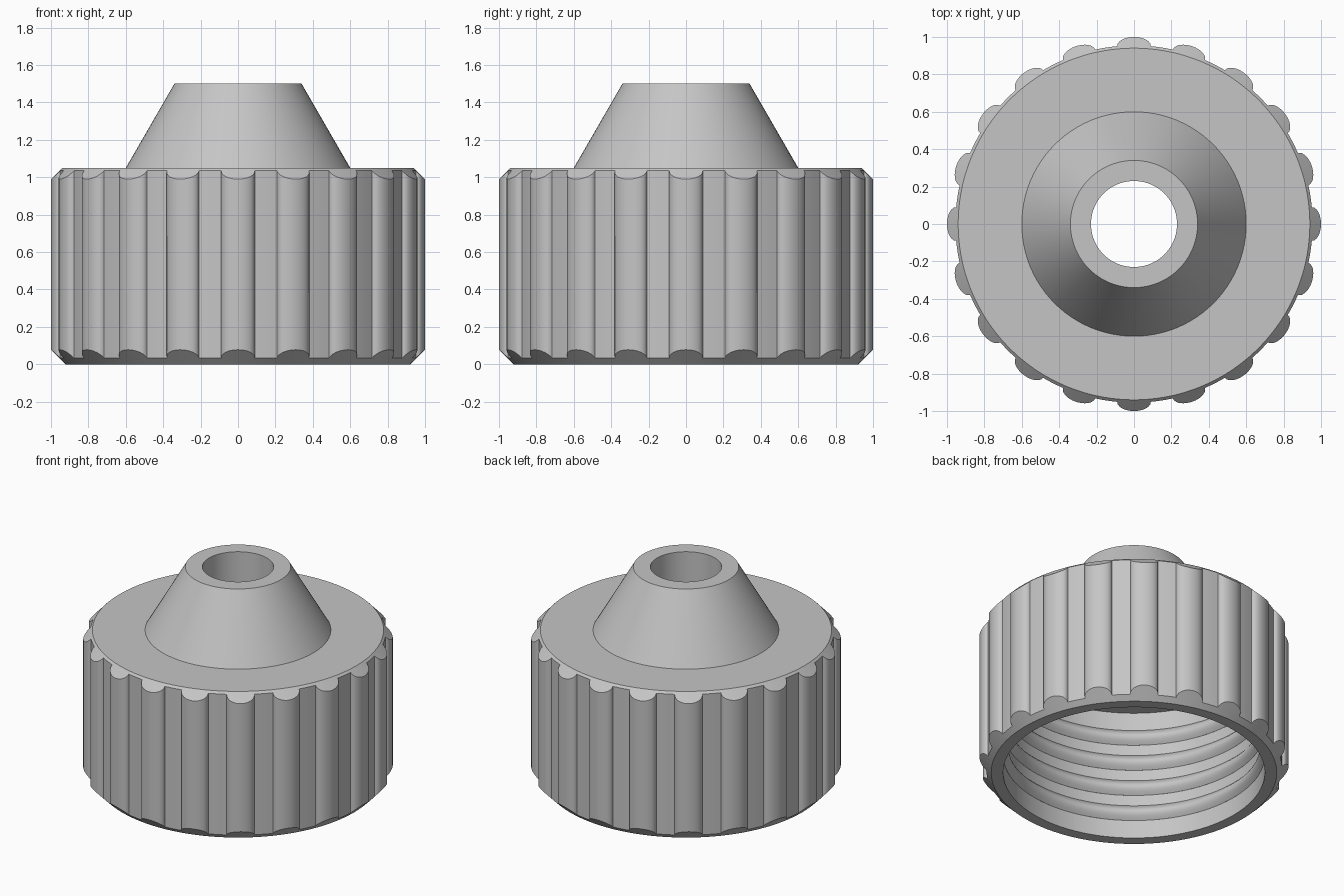
import bpy, bmesh, math

if "Cube" in bpy.data.objects:
    bpy.data.objects.remove(bpy.data.objects["Cube"], do_unlink=True)

plastic = bpy.data.materials.new("grey_plastic")
plastic.use_nodes = True
GREY = (0.56, 0.56, 0.56, 1.0)
plastic.diffuse_color = GREY
plastic.node_tree.nodes["Principled BSDF"].inputs["Base Color"].default_value = GREY


def lathe(name, angles, profile_at):
    """Sweep a closed (radius, height) profile, which may vary by column."""
    bm = bmesh.new()
    columns = []
    for i, a in enumerate(angles):
        columns.append([bm.verts.new((r * math.cos(a), r * math.sin(a), z))
                        for r, z in profile_at(i)])
    for i, col in enumerate(columns):
        nxt = columns[(i + 1) % len(columns)]
        for j in range(len(col)):
            k = (j + 1) % len(col)
            bm.faces.new((col[j], nxt[j], nxt[k], col[k]))
    bmesh.ops.recalc_face_normals(bm, faces=bm.faces)
    mesh = bpy.data.meshes.new(name)
    bm.to_mesh(mesh)
    bm.free()
    mesh.materials.append(plastic)
    obj = bpy.data.objects.new(name, mesh)
    bpy.context.collection.objects.link(obj)
    bpy.ops.object.select_all(action='DESELECT')
    obj.select_set(True)
    bpy.context.view_layer.objects.active = obj
    bpy.ops.object.shade_smooth_by_angle(angle=math.radians(30))
    return obj


# Grip outline: rounded ribs separated by plain valleys
RIBS, RIB_STEPS, VALLEY_STEPS = 20, 12, 3
VALLEY_R, RIB_HEIGHT = 0.955, 0.045
pitch = 2 * math.pi / RIBS
half = pitch * 0.3
angles, radii = [], []
for rib in range(RIBS):
    centre = rib * pitch
    for s in range(RIB_STEPS + 1):
        t = math.pi * s / RIB_STEPS
        angles.append(centre - half * math.cos(t))
        radii.append(VALLEY_R + RIB_HEIGHT * math.sin(t))
    for s in range(1, VALLEY_STEPS):
        angles.append(centre + half + (pitch - 2 * half) * s / VALLEY_STEPS)
        radii.append(VALLEY_R)

# Cap body: chamfered top and bottom, hollow below
BORE, HOLE, CEILING, TOP = 0.845, 0.23, 0.93, 1.05
FOOT_R, CROWN_R = 0.922, 0.94


def body_profile(i):
    r = radii[i]
    return [(FOOT_R, 0), (r, r - FOOT_R), (r, TOP - (r - CROWN_R)),
            (CROWN_R, TOP), (HOLE, TOP), (HOLE, CEILING),
            (BORE, CEILING), (BORE, 0)]


lathe("cap_body", angles, body_profile)

# Conical spout with a straight hole
ring = [2 * math.pi * i / 96 for i in range(96)]
spout = [(0.6, TOP), (0.34, 1.5), (HOLE, 1.5), (HOLE, TOP)]
lathe("spout", ring, lambda i: spout)

# Rounded thread ridges on the inner wall
for n in range(4):
    z0 = 0.13 + n * 0.187
    ridge = [(BORE - 0.035 * math.sin(math.pi * s / 10), z0 + 0.011 * s)
             for s in range(11)]
    ridge += [(BORE + 0.01, z0 + 0.11), (BORE + 0.01, z0)]
    lathe(f"thread_ridge_{n + 1}", ring, lambda i: ridge)
